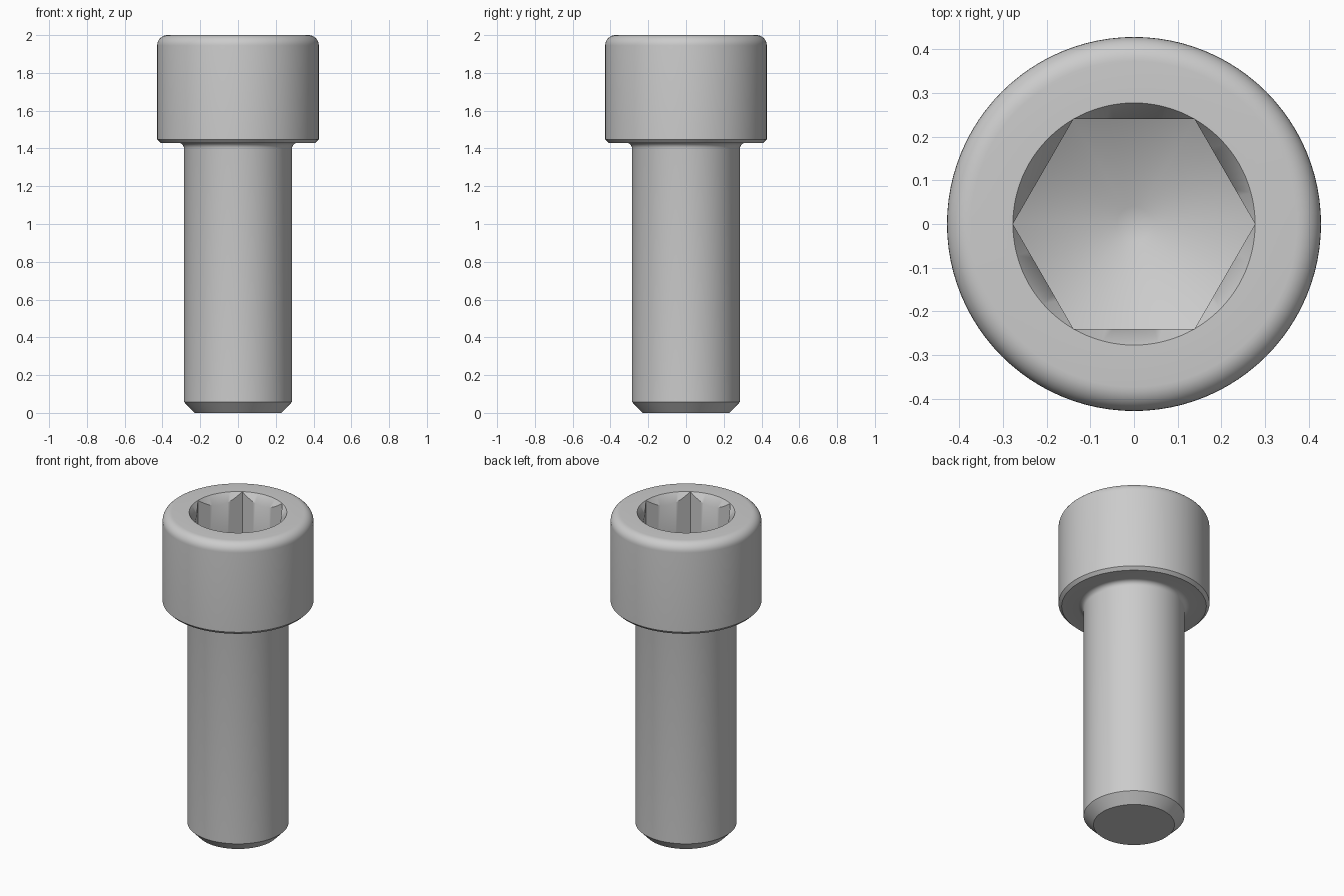
import bpy
import bmesh
from math import sin, cos, pi, tan, radians

cube = bpy.data.objects.get("Cube")
if cube:
    bpy.data.objects.remove(cube, do_unlink=True)

SEGMENTS = 96
SHANK_R, HEAD_R = 0.286, 0.428
HEAD_Z, TOP_Z = 1.43, 2.0
HEX_FLAT = 0.24                      # half the width across flats
HEX_CORNER = HEX_FLAT / cos(pi / 6)
FLOOR_Z = 1.71                       # socket depth at the hex corners


def hex_radius(angle):
    """Distance from the axis to the hexagon wall, corners on +-x."""
    return HEX_FLAT / cos(angle % (pi / 3) - pi / 6)


def arc(r, z, radius, start, end, steps):
    """Profile points on an arc around (r, z), angles in degrees."""
    for i in range(steps + 1):
        t = radians(start + (end - start) * i / steps)
        yield r + radius * cos(t), z + radius * sin(t)


def circle(r, z):
    return lambda angle: (r, z)


def hex_on_cone(z, slope):
    """Hexagon ring lying on a cone that passes through the hex corners."""
    def ring(angle):
        r = hex_radius(angle)
        return r, z - (HEX_CORNER - r) * tan(radians(slope))
    return ring


# Outer profile from the shank tip up to the socket rim
under, edge = 0.03, 0.055
profile = [(0.23, 0), (SHANK_R, 0.058)]
profile += arc(SHANK_R + under, HEAD_Z - under, under, 180, 90, 5)
profile += [(HEAD_R - 0.018, HEAD_Z), (HEAD_R, HEAD_Z + 0.018)]
profile += arc(HEAD_R - edge, TOP_Z - edge, edge, 0, 90, 8)
profile += [(HEX_CORNER, TOP_Z)]
rings = [circle(r, z) for r, z in profile]

# Hex socket: chamfered mouth, six walls, drilled cone floor
cone_drop = (HEX_CORNER - 0.04) * tan(radians(30))
rings += [hex_on_cone(TOP_Z, 57), hex_on_cone(FLOOR_Z, 30),
          circle(0.04, FLOOR_Z - cone_drop)]

# Loft all rings into one closed surface
bm = bmesh.new()
angles = [2 * pi * i / SEGMENTS for i in range(SEGMENTS)]
loops = []
for ring in rings:
    loop = []
    for a in angles:
        r, z = ring(a)
        loop.append(bm.verts.new((r * cos(a), r * sin(a), z)))
    loops.append(loop)
for low, high in zip(loops, loops[1:]):
    for i in range(SEGMENTS):
        j = (i + 1) % SEGMENTS
        bm.faces.new((low[i], low[j], high[j], high[i]))
bm.faces.new(loops[0][::-1])
bm.faces.new(loops[-1])
bmesh.ops.remove_doubles(bm, verts=bm.verts[:], dist=1e-5)
bmesh.ops.recalc_face_normals(bm, faces=bm.faces[:])

mesh = bpy.data.meshes.new("socket_head_screw")
bm.to_mesh(mesh)
bm.free()
screw = bpy.data.objects.new("socket_head_screw", mesh)
bpy.context.collection.objects.link(screw)

# Plain steel grey
steel = bpy.data.materials.new("steel_grey")
steel.use_nodes = True
colour = (0.6, 0.6, 0.6, 1)
steel.diffuse_color = colour
steel.node_tree.nodes["Principled BSDF"].inputs["Base Color"].default_value = colour
mesh.materials.append(steel)

# Smooth round surfaces, crisp chamfers
bpy.ops.object.select_all(action="DESELECT")
screw.select_set(True)
bpy.context.view_layer.objects.active = screw
bpy.ops.object.shade_smooth_by_angle(angle=radians(35))
